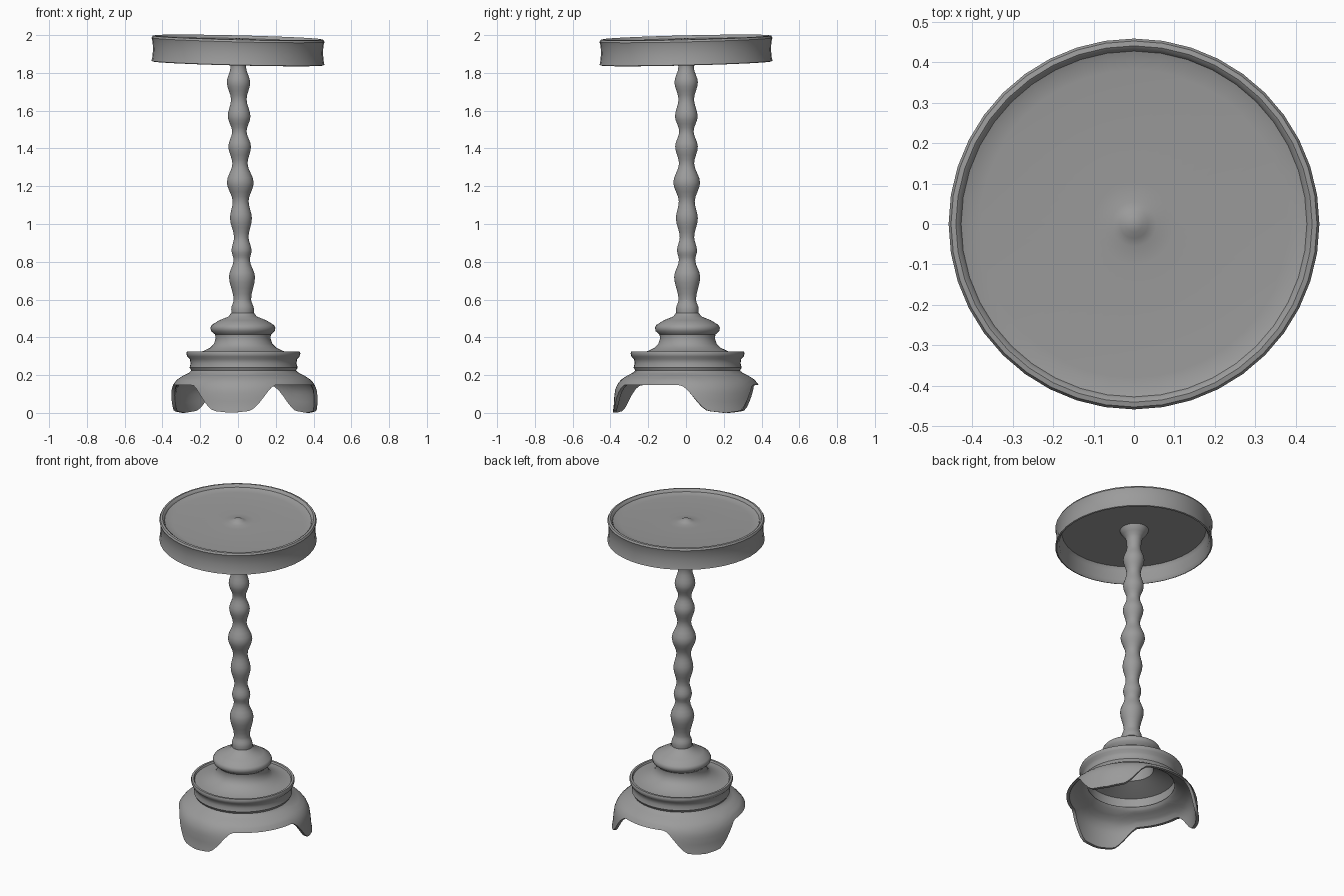
import bpy, bmesh, math

cube = bpy.data.objects.get("Cube")
if cube:
    bpy.data.objects.remove(cube, do_unlink=True)

GREY = (0.33, 0.33, 0.33, 1)
metal = bpy.data.materials.new("dull grey")
metal.use_nodes = True
metal.diffuse_color = GREY
metal.node_tree.nodes["Principled BSDF"].inputs["Base Color"].default_value = GREY


def smooth_profile(points, steps=4):
    """Ease between profile points so beads and necks are round."""
    out = []
    for (r0, z0), (r1, z1) in zip(points, points[1:]):
        for i in range(steps):
            t = i / steps
            out.append((r0 + (r1 - r0) * t * t * (3 - 2 * t), z0 + (z1 - z0) * t))
    return out + [points[-1]]


def lathe(name, profile, segments, place):
    """Revolve profile(angle) -> [(r, z)]; place() shifts each point."""
    bm = bmesh.new()
    columns = []
    for i in range(segments):
        a = math.tau * i / segments
        columns.append([bm.verts.new(place(r * math.cos(a), r * math.sin(a), z))
                        for r, z in profile(a)])
    for i, col in enumerate(columns):
        nxt = columns[(i + 1) % segments]
        for j in range(len(col) - 1):
            bm.faces.new((col[j], nxt[j], nxt[j + 1], col[j + 1]))
    bmesh.ops.remove_doubles(bm, verts=bm.verts, dist=0.0003)
    bmesh.ops.recalc_face_normals(bm, faces=bm.faces)
    mesh = bpy.data.meshes.new(name)
    bm.to_mesh(mesh)
    bm.free()
    obj = bpy.data.objects.new(name, mesh)
    bpy.context.collection.objects.link(obj)
    mesh.materials.append(metal)
    bpy.ops.object.select_all(action="DESELECT")
    obj.select_set(True)
    bpy.context.view_layer.objects.active = obj
    bpy.ops.object.shade_smooth_by_angle(angle=math.radians(40))
    return obj


# The stand leans slightly, and its tray is tipped with it
def lean(x, y, z):
    return x + 0.034 * (1 - z / 1.9), y + 0.01 * (1 - z / 1.9), z


def tip(x, y, z):
    return x, y, z - 0.024 * x + 0.024 * y


# Turned column with beads, widening under the tray
column = [(0.058, 0.5), (0.06, 0.55), (0.046, 0.6), (0.069, 0.72), (0.043, 0.81),
          (0.053, 0.86), (0.038, 0.93), (0.058, 1.03), (0.042, 1.12), (0.071, 1.22),
          (0.04, 1.32), (0.06, 1.41), (0.038, 1.49), (0.06, 1.57), (0.041, 1.66),
          (0.062, 1.75), (0.041, 1.83), (0.045, 1.88), (0.085, 1.955)]
column = smooth_profile(column)
lathe("column", lambda a: column, 32, lean)

# Stepped plinth and flat collar
plinth = [(0, 0.535), (0.06, 0.53), (0.075, 0.51), (0.125, 0.49), (0.165, 0.465),
          (0.172, 0.45), (0.168, 0.432), (0.148, 0.415), (0.145, 0.395),
          (0.155, 0.365), (0.175, 0.345), (0.21, 0.328), (0.25, 0.315),
          (0.28, 0.315), (0.285, 0.325), (0.298, 0.325), (0.302, 0.315),
          (0.297, 0.298), (0.284, 0.285), (0.28, 0.262), (0.286, 0.24),
          (0.275, 0.22), (0.26, 0.22), (0.255, 0.28), (0.2, 0.3),
          (0.13, 0.33), (0.12, 0.4), (0, 0.42)]
lathe("plinth", lambda a: plinth, 48, lean)

# Flared skirt, scalloped into three broad feet
FEET = [math.radians(d) for d in (260, 30, 146)]
flare = [(0.27, 0.235), (0.285, 0.215), (0.325, 0.195), (0.355, 0.175), (0.374, 0.15),
         (0.385, 0.12), (0.39, 0.08), (0.392, 0.04), (0.398, 0.0)]


def flare_radius(z):
    for (r0, z0), (r1, z1) in zip(flare, flare[1:]):
        if z >= z1:
            return r0 + (r1 - r0) * (z0 - z) / (z0 - z1)
    return flare[-1][0]


def hem(angle):
    gap = min(abs(math.remainder(angle - f, math.tau)) for f in FEET)
    t = min(max((math.degrees(gap) - 13) / 24, 0), 1)
    return 0.012 * min(gap / 0.3, 1) + 0.135 * t * t * (3 - 2 * t)


def skirt_profile(angle):
    bottom, rows, wall = hem(angle), 12, 0.018
    heights = [0.235 + (bottom - 0.235) * i / rows for i in range(rows + 1)]
    outer = [(flare_radius(z), z) for z in heights]
    inner = [(r - wall, z - 0.012 * (1 - i / rows)) for i, (r, z) in enumerate(outer)]
    return outer + inner[::-1]


lathe("footed_skirt", skirt_profile, 96, lean)

# Shallow tray: rounded rim, hollow underneath, small central boss
tray = [(0, 1.985), (0.02, 1.982), (0.035, 1.973), (0.055, 1.966), (0.1, 1.965),
        (0.38, 1.963), (0.41, 1.966), (0.427, 1.972), (0.432, 1.982), (0.44, 1.988),
        (0.452, 1.986), (0.458, 1.975), (0.452, 1.955), (0.45, 1.91),
        (0.454, 1.87), (0.458, 1.853), (0.45, 1.85), (0.436, 1.87),
        (0.432, 1.93), (0.42, 1.95), (0, 1.95)]
lathe("tray", lambda a: tray, 40, tip)
